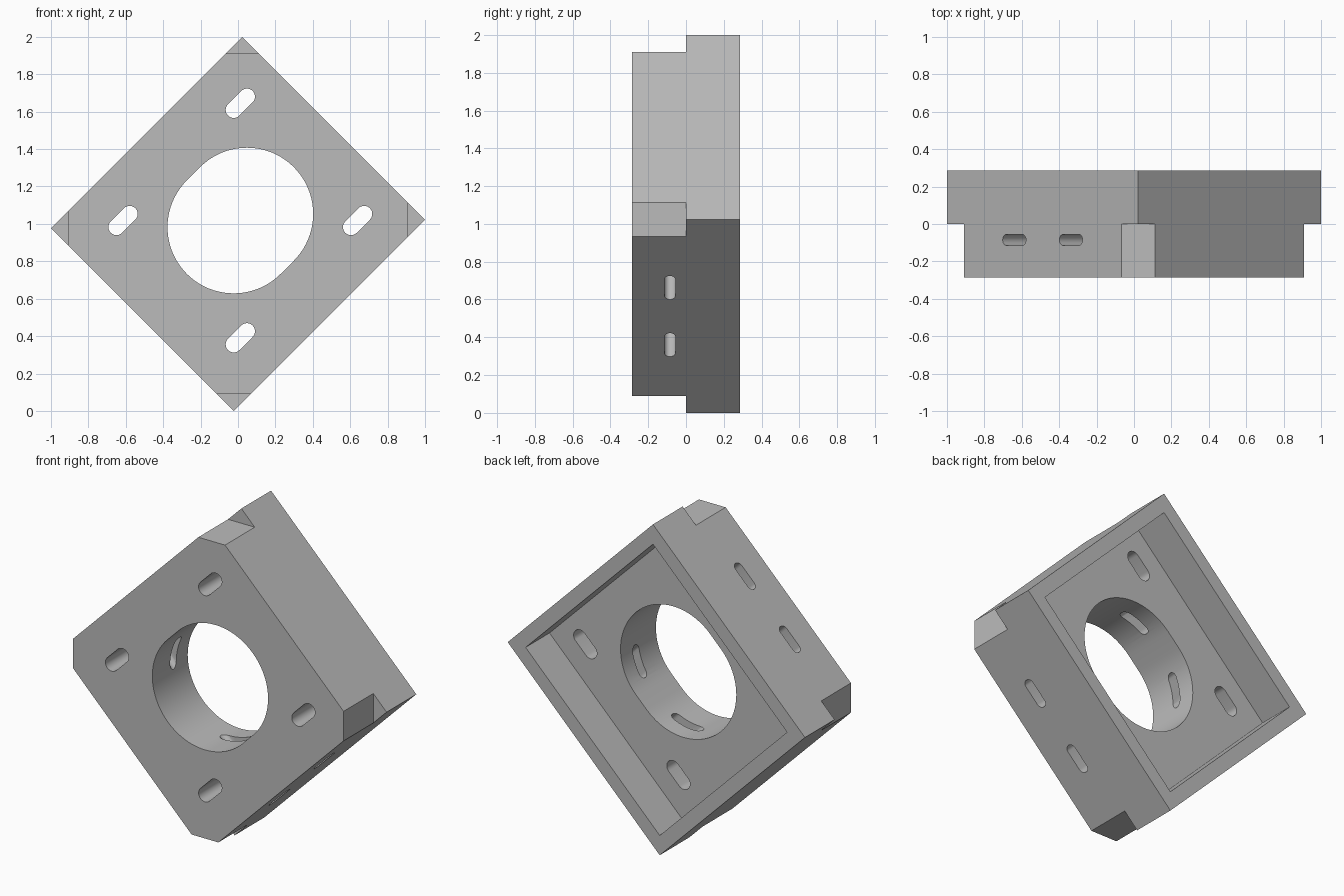
import bpy, bmesh, math
from mathutils import Vector, Matrix

cube = bpy.data.objects.get("Cube")
if cube:
    bpy.data.objects.remove(cube, do_unlink=True)

# Directions of the tilted block: along, across, depth
U = Vector((1, 0, 1)).normalized()
V = Vector((-1, 0, 1)).normalized()
Y = Vector((0, 1, 0))
CENTRE = Vector((0, 0, 1))
HALF_U, HALF_V, HALF_Y = 0.723, 0.691, 0.285

grey = bpy.data.materials.new("plain grey")
grey.use_nodes = True
colour = (0.5, 0.5, 0.5, 1)
grey.diffuse_color = colour
grey.node_tree.nodes["Principled BSDF"].inputs["Base Color"].default_value = colour


def prism(name, points, x_axis, y_axis, origin, start, end):
    """Extrude a flat outline along the normal of its two axes."""
    normal = x_axis.cross(y_axis)
    bm = bmesh.new()
    rings = [[bm.verts.new(origin + x_axis * x + y_axis * y + normal * d) for x, y in points]
             for d in (start, end)]
    bm.faces.new(rings[0][::-1])
    bm.faces.new(rings[1])
    for i in range(len(points)):
        j = (i + 1) % len(points)
        bm.faces.new((rings[0][i], rings[0][j], rings[1][j], rings[1][i]))
    bmesh.ops.recalc_face_normals(bm, faces=bm.faces)
    mesh = bpy.data.meshes.new(name)
    bm.to_mesh(mesh)
    bm.free()
    mesh.materials.append(grey)
    obj = bpy.data.objects.new(name, mesh)
    bpy.context.collection.objects.link(obj)
    return obj


def rectangle(w, h):
    return [(-w, -h), (w, -h), (w, h), (-w, h)]


def slot(radius, half_length, steps):
    points = []
    for side in (1, -1):
        for i in range(steps + 1):
            a = math.pi * (i / steps - 0.5)
            points.append((side * (half_length + radius * math.cos(a)), side * radius * math.sin(a)))
    return points


# Main block
body = prism("mounting_block", rectangle(HALF_U, HALF_V), U, V, CENTRE, -HALF_Y, HALF_Y)
cutters = []

# Recess in the back, leaving a rim
RIM, FLOOR = 0.085, 0.055
cutters.append(prism("recess_cutter", rectangle(HALF_U - RIM, HALF_V - RIM), U, V, CENTRE, -0.5, -FLOOR))

# Clipped corners on the front half
for k in range(4):
    out = Matrix.Rotation(k * math.pi / 2, 3, "Y") @ Vector((1, 0, 0))
    cutters.append(prism("corner_cutter", rectangle(0.15, 0.4), out, out.cross(Y), CENTRE + out * 1.06, -0.5, 0))
    # The extrusion must point to the front half
    verts = cutters[-1].data.vertices
    if max(v.co.y for v in verts) > 0.1:
        for v in verts:
            v.co.y = -v.co.y
        cutters[-1].data.flip_normals()

# Large bore and four slots around it
middle = CENTRE + Vector((0.0125, 0, 0.018))
cutters.append(prism("bore_cutter", slot(0.354, 0.05, 40), U, V, middle, -0.6, 0.6))
for dx, dz in ((1, 0), (-1, 0), (0, 1), (0, -1)):
    spot = middle + Vector((dx, 0, dz)) * 0.627
    cutters.append(prism("bolt_slot_cutter", slot(0.043, 0.05, 16), U, V, spot, -0.6, 0.6))

# Two flat slots running across the block through the bore
for s in (-0.214, 0.214):
    spot = CENTRE + U * s + Y * -0.085
    cutters.append(prism("strap_slot_cutter", slot(0.03, 0.058, 12), U, Y, spot, -1, 1))

# Cut everything and bake the result
for c in cutters:
    c.hide_render = True
    mod = body.modifiers.new("cut", "BOOLEAN")
    mod.operation = "DIFFERENCE"
    mod.solver = "EXACT"
    mod.object = c
bpy.context.view_layer.update()
graph = bpy.context.evaluated_depsgraph_get()
result = bpy.data.meshes.new_from_object(body.evaluated_get(graph))
body.modifiers.clear()
body.data = result
for c in cutters:
    bpy.data.objects.remove(c, do_unlink=True)

# Smooth curved walls, sharp edges elsewhere
bpy.ops.object.select_all(action="DESELECT")
body.select_set(True)
bpy.context.view_layer.objects.active = body
bpy.ops.object.shade_smooth_by_angle(angle=math.radians(30))
